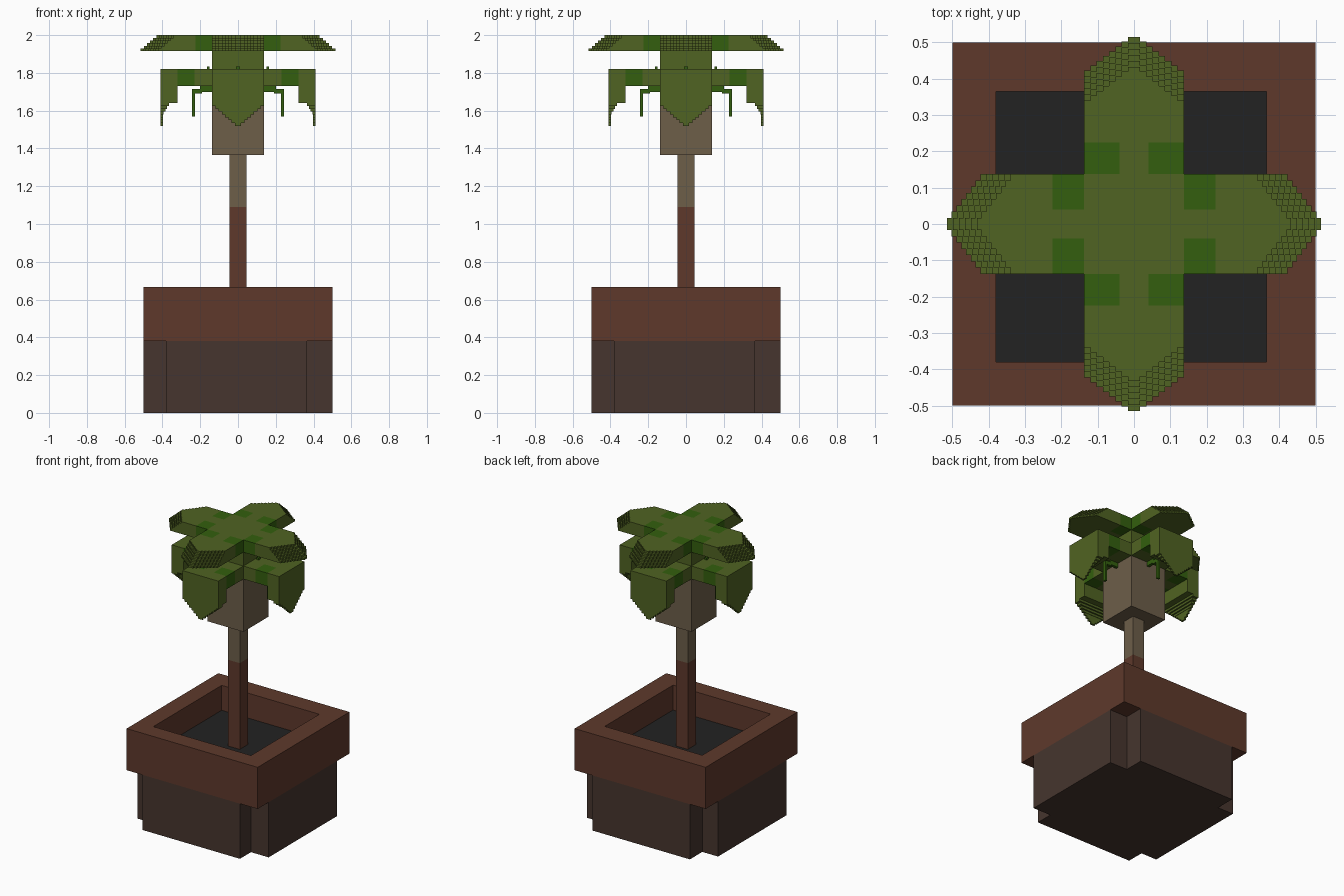
import bpy, bmesh
from mathutils import Matrix, Vector

if "Cube" in bpy.data.objects:
    bpy.data.objects.remove(bpy.data.objects["Cube"])


def material(name, hexcode):
    rgb = [int(hexcode[i:i + 2], 16) / 255 for i in (0, 2, 4)]
    lin = [c / 12.92 if c <= 0.04045 else ((c + 0.055) / 1.055) ** 2.4 for c in rgb]
    m = bpy.data.materials.new(name)
    m.diffuse_color = (*lin, 1)
    m.use_nodes = True
    m.node_tree.nodes["Principled BSDF"].inputs["Base Color"].default_value = m.diffuse_color
    return m


CLAY = material("clay_brown", "5E392B")
POT = material("dark_pot_brown", "46352E")
SOIL = material("soil_black", "222222")
BARK = material("bark_tan", "6D5E49")
LEAF = material("leaf_green", "506322")
SPOT = material("spot_green", "335F0E")

W = 0.137            # half width of a leaf and of the crown block
LO, HI = -0.38, 0.365  # inner limits of the pot
STEP = 0.0145        # size of the stair steps on leaf tips


def prism(bm, pts, z0, z1, turn=0):
    """Extrude a flat outline from z0 to z1, turned by quarter turns."""
    rot = Matrix.Rotation(turn * 1.5707963, 3, 'Z')
    face = bm.faces.new([bm.verts.new(rot @ Vector((x, y, z0))) for x, y in pts])
    out = bmesh.ops.extrude_face_region(bm, geom=[face])["geom"]
    for v in out:
        if isinstance(v, bmesh.types.BMVert):
            v.co.z = z1


def rect(x0, x1, y0, y1):
    return [(x0, y0), (x1, y0), (x1, y1), (x0, y1)]


def plus(r, lo, hi):
    return [(lo, -r), (hi, -r), (hi, lo), (r, lo), (r, hi), (hi, hi),
            (hi, r), (lo, r), (lo, hi), (-r, hi), (-r, lo), (lo, lo)]


def finish(bm, name, *mats):
    bmesh.ops.recalc_face_normals(bm, faces=bm.faces[:])
    me = bpy.data.meshes.new(name)
    bm.to_mesh(me)
    bm.free()
    for m in mats:
        me.materials.append(m)
    ob = bpy.data.objects.new(name, me)
    bpy.context.collection.objects.link(ob)
    return ob


def solid(name, pts, z0, z1, mat):
    bm = bmesh.new()
    prism(bm, pts, z0, z1)
    return finish(bm, name, mat)


def spotted_cross(name, r, z0, z1, a0, a1):
    """Cross of four leaves, cut so that the edge spots are separate faces."""
    bm = bmesh.new()
    prism(bm, plus(r, -W, W), z0, z1)
    for axis in (Vector((1, 0, 0)), Vector((0, 1, 0))):
        for c in (0.04, W, a0, a1):
            for s in (-c, c):
                bmesh.ops.bisect_plane(bm, geom=bm.verts[:] + bm.edges[:] + bm.faces[:],
                                       plane_co=axis * s, plane_no=axis, dist=1e-5)
    for f in bm.faces:
        b, a = sorted(map(abs, f.calc_center_median()[:2]))
        f.material_index = int(a0 < a < a1 and b > 0.04)
    return finish(bm, name, LEAF, SPOT)


# Pot: notched body, hollow rim, soil
solid("pot_body", plus(0.5, LO, HI), 0, 0.38, POT)
bm = bmesh.new()
prism(bm, rect(-0.5, 0.5, -0.5, 0.5), 0.38, 0.667)
bm.normal_update()
top = max(bm.faces, key=lambda f: f.calc_center_median().z)
bmesh.ops.inset_region(bm, faces=[top], thickness=0.12)
for v in top.verts:
    v.co.x = LO if v.co.x < 0 else HI
    v.co.y = LO if v.co.y < 0 else HI
well = bmesh.ops.extrude_face_region(bm, geom=[top])["geom"]
for v in well:
    if isinstance(v, bmesh.types.BMVert):
        v.co.z = 0.485
if top.is_valid:
    bm.faces.remove(top)
finish(bm, "pot_rim", CLAY)
solid("soil", rect(LO, HI, LO, HI), 0.487, 0.495, SOIL)

# Trunk and crown block
stem = rect(-0.045, 0.045, -0.045, 0.045)
solid("lower_trunk", stem, 0.495, 1.09, CLAY)
solid("upper_trunk", stem, 1.09, 1.366, BARK)
block = rect(-W, W, -W, W)
solid("crown_block", block, 1.366, 1.73, BARK)
solid("leaf_core", block, 1.82, 1.915, LEAF)

# Leaf crosses
spotted_cross("lower_leaves", 0.41, 1.73, 1.82, 0.23, 0.32)
spotted_cross("upper_leaves", 0.32, 1.915, 2.0, 0.137, 0.225)

# Upper leaf tips: stair-stepped points that also step inward with height
N, LAYERS = 8, 6
bm = bmesh.new()
for turn in range(4):
    for i in range(LAYERS):
        half = []
        for k in range(N):
            x = 0.41 + 0.105 * (k + 1) / N - 0.0165 * i
            half += [(x, W * (1 - k / N)), (x, W * (1 - (k + 1) / N))]
        half = half[:-1]
        pts = [(0.32, W)] + half + [(x, -y) for x, y in reversed(half)] + [(0.32, -W)]
        h = 0.085 / LAYERS
        prism(bm, pts, 1.915 + h * i, 1.915 + h * (i + 1), turn)
finish(bm, "upper_leaf_tips", LEAF)

# Lower leaf tips: drooping ends that step down to a thin point
bm = bmesh.new()
for turn in range(4):
    prism(bm, rect(0.32, 0.41, -W, W), 1.64, 1.73, turn)
    for k in range(N):
        w = W * (1 - k / N)
        t = max(0.012, 0.045 - 0.01 * k)
        prism(bm, rect(0.41 - t, 0.41, -w, w), 1.64 - 0.015 * (k + 1), 1.64 - 0.015 * k, turn)
finish(bm, "lower_leaf_tips", LEAF)

# Vines hanging under each lower leaf, with a small bud on top
bm = bmesh.new()
for turn in range(4):
    for x0, x1, z0, z1 in ((0.137, 0.2, 1.70, 1.73), (0.19, 0.243, 1.69, 1.715),
                           (0.228, 0.243, 1.57, 1.69), (0.15, 0.165, 1.82, 1.835)):
        prism(bm, rect(x0, x1, -0.01, 0.01), z0, z1, turn)
finish(bm, "vines", SPOT)
